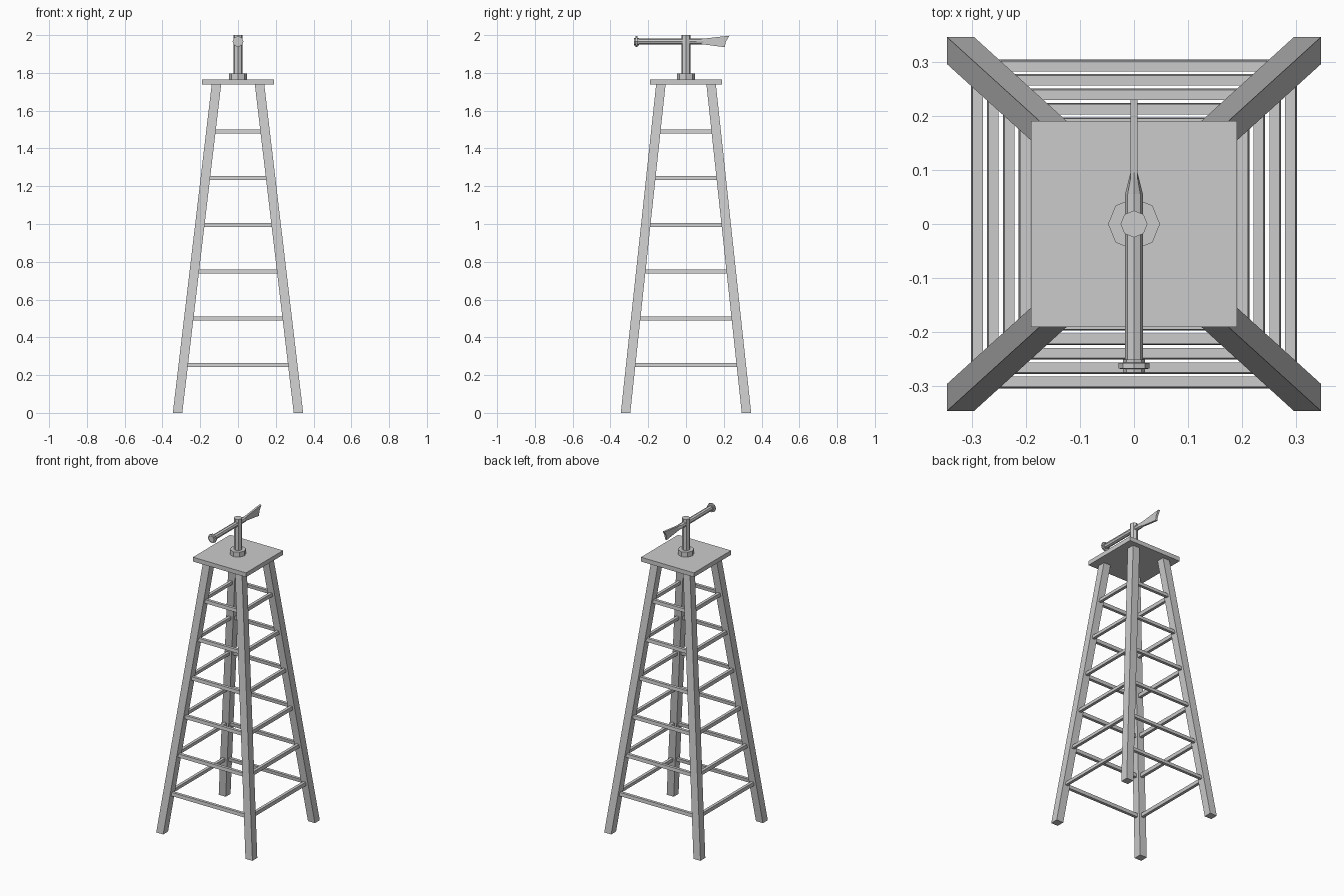
import bpy, bmesh
from math import cos, sin, pi

if "Cube" in bpy.data.objects:
    bpy.data.objects.remove(bpy.data.objects["Cube"])

TOP = 1.74  # underside of the platform


def make_object(name, verts, faces):
    mesh = bpy.data.meshes.new(name)
    mesh.from_pydata(verts, [], faces)
    bm = bmesh.new()
    bm.from_mesh(mesh)
    bmesh.ops.recalc_face_normals(bm, faces=bm.faces)
    bm.to_mesh(mesh)
    bm.free()
    obj = bpy.data.objects.new(name, mesh)
    bpy.context.collection.objects.link(obj)
    return obj


def loft(name, rings):
    """Skin a list of equal-length rings and cap both ends."""
    n = len(rings[0])
    verts = [p for ring in rings for p in ring]
    faces = [[k * n + i, k * n + (i + 1) % n, (k + 1) * n + (i + 1) % n, (k + 1) * n + i]
             for k in range(len(rings) - 1) for i in range(n)]
    faces += [list(range(n)), list(range(len(verts) - n, len(verts)))]
    return make_object(name, verts, faces)


def slanted_box(name, bottom, top, hx, hy):
    corners = [(-hx, -hy), (hx, -hy), (hx, hy), (-hx, hy)]
    return loft(name, [[(c[0] + x, c[1] + y, c[2]) for x, y in corners] for c in (bottom, top)])


def octagon(rx, ry):
    return [(rx * cos(i * pi / 4), ry * sin(i * pi / 4)) for i in range(8)]


def upright(name, r, z0, z1):
    return loft(name, [[(x, y, z) for x, y in octagon(r, r)] for z in (z0, z1)])


def along_y(name, sections, zc):
    return loft(name, [[(x, y, zc + z) for x, z in octagon(rx, rz)] for y, rx, rz in sections])


def leg_centre(z):
    """Distance of the leg centre line from the middle, in x and y."""
    t = z / TOP
    return 0.32 - 0.206 * t, 0.32 - 0.187 * t


# Four leaning legs
bx, by = leg_centre(0)
tx, ty = leg_centre(TOP)
for sx in (-1, 1):
    for sy in (-1, 1):
        slanted_box("leg", (sx * bx, sy * by, 0), (sx * tx, sy * ty, TOP), 0.025, 0.025)

# Six levels of cross rungs, tilted with the legs
for level in range(6):
    z = 0.253 + 0.2475 * level
    z0, z1 = z - 0.011, z + 0.011
    mx, my = leg_centre(z)
    (x0, y0), (x1, y1) = leg_centre(z0), leg_centre(z1)
    for s in (-1, 1):
        slanted_box("rung_front_back", (0, s * y0, z0), (0, s * y1, z1), mx, 0.0095)
        slanted_box("rung_side", (s * x0, 0, z0), (s * x1, 0, z1), 0.0095, my)

# Platform, collar and post
slanted_box("platform", (0, 0, 1.738), (0, 0, 1.766), 0.19, 0.19)
upright("post_collar", 0.048, 1.766, 1.798)
upright("post", 0.025, 1.766, 2.0)

# Horizontal shaft, flattening towards the tail
ZC = 1.966
along_y("shaft", [(-0.26, 0.0165, 0.0165), (0.055, 0.0165, 0.0165), (0.095, 0.0065, 0.0165)], ZC)

# Hub at the front end of the shaft
along_y("hub", [(y, r, r) for y, r in
                [(-0.274, 0.020), (-0.268, 0.020), (-0.267, 0.029),
                 (-0.257, 0.029), (-0.256, 0.020), (-0.250, 0.020)]], ZC)

# Tail fin with a notched end
outline = [(0.06, 0.012), (0.09, 0.015), (0.23, 0.031), (0.211, 0.0),
           (0.205, -0.030), (0.09, -0.015), (0.06, -0.012)]
loft("tail_fin", [[(x, y, ZC + z) for y, z in outline] for x in (-0.0065, 0.0065)])
